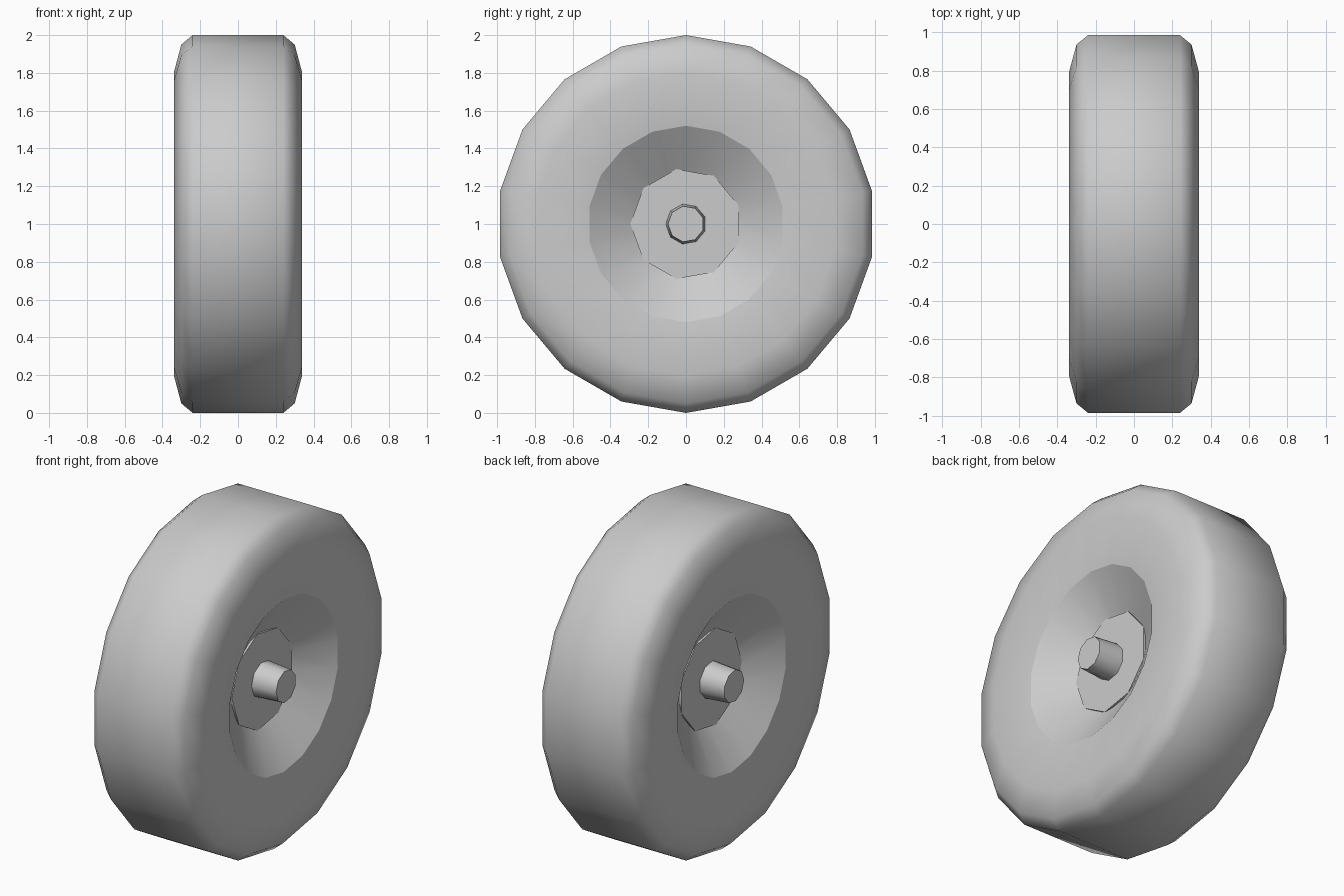
import bpy, bmesh, math

cube = bpy.data.objects.get("Cube")
if cube:
    bpy.data.objects.remove(cube, do_unlink=True)

grey = bpy.data.materials.new("light grey")
grey.use_nodes = True
colour = (0.6, 0.6, 0.6, 1)
grey.diffuse_color = colour
grey.node_tree.nodes["Principled BSDF"].inputs["Base Color"].default_value = colour


def lathe(name, profile, sides, start=0, angle=180):
    """Spin (x, radius) points about the wheel axis, capping ends that have a radius."""
    bm = bmesh.new()
    rings = []
    for x, r in profile:
        ring = []
        for i in range(sides):
            a = math.radians(start) + math.tau * i / sides
            ring.append(bm.verts.new((x, r * math.cos(a), r * math.sin(a))))
        rings.append(ring)
    for a, b in zip(rings, rings[1:]):
        for i in range(sides):
            j = (i + 1) % sides
            bm.faces.new((a[i], a[j], b[j], b[i]))
    # Close only the outward end; the tyre is left open for the dishes
    if name != "tyre":
        bm.faces.new(rings[-1])
    # Orient faces to point away from the solid
    bm.normal_update()
    side = 1 if profile[-1][0] > 0 else -1
    if side < 0:
        bmesh.ops.reverse_faces(bm, faces=bm.faces[:])
    mesh = bpy.data.meshes.new(name)
    bm.to_mesh(mesh)
    bm.free()
    obj = bpy.data.objects.new(name, mesh)
    obj.location.z = 1
    bpy.context.collection.objects.link(obj)
    mesh.materials.append(grey)
    bpy.ops.object.select_all(action="DESELECT")
    obj.select_set(True)
    bpy.context.view_layer.objects.active = obj
    bpy.ops.object.shade_smooth_by_angle(angle=math.radians(angle))
    return obj


# Tyre with rounded shoulders and gently hollowed side walls
half = [(0.24, 1.0), (0.30, 0.95), (0.34, 0.80), (0.305, 0.52)]
lathe("tyre", [(-x, r) for x, r in reversed(half)] + half, 18, 90)

for label, s in (("left", 1), ("right", -1)):
    # Conical dish, nine-sided hub and tapered axle stub
    lathe(label + "_dish", [(s * 0.305, 0.52), (s * 0.145, 0.27)], 18, 90, 30)
    lathe(label + "_hub", [(s * 0.05, 0.295), (s * 0.165, 0.295)], 9, 180, 50)
    lathe(label + "_axle", [(s * 0.16, 0.108), (s * 0.32, 0.096)], 9, 180, 50)
